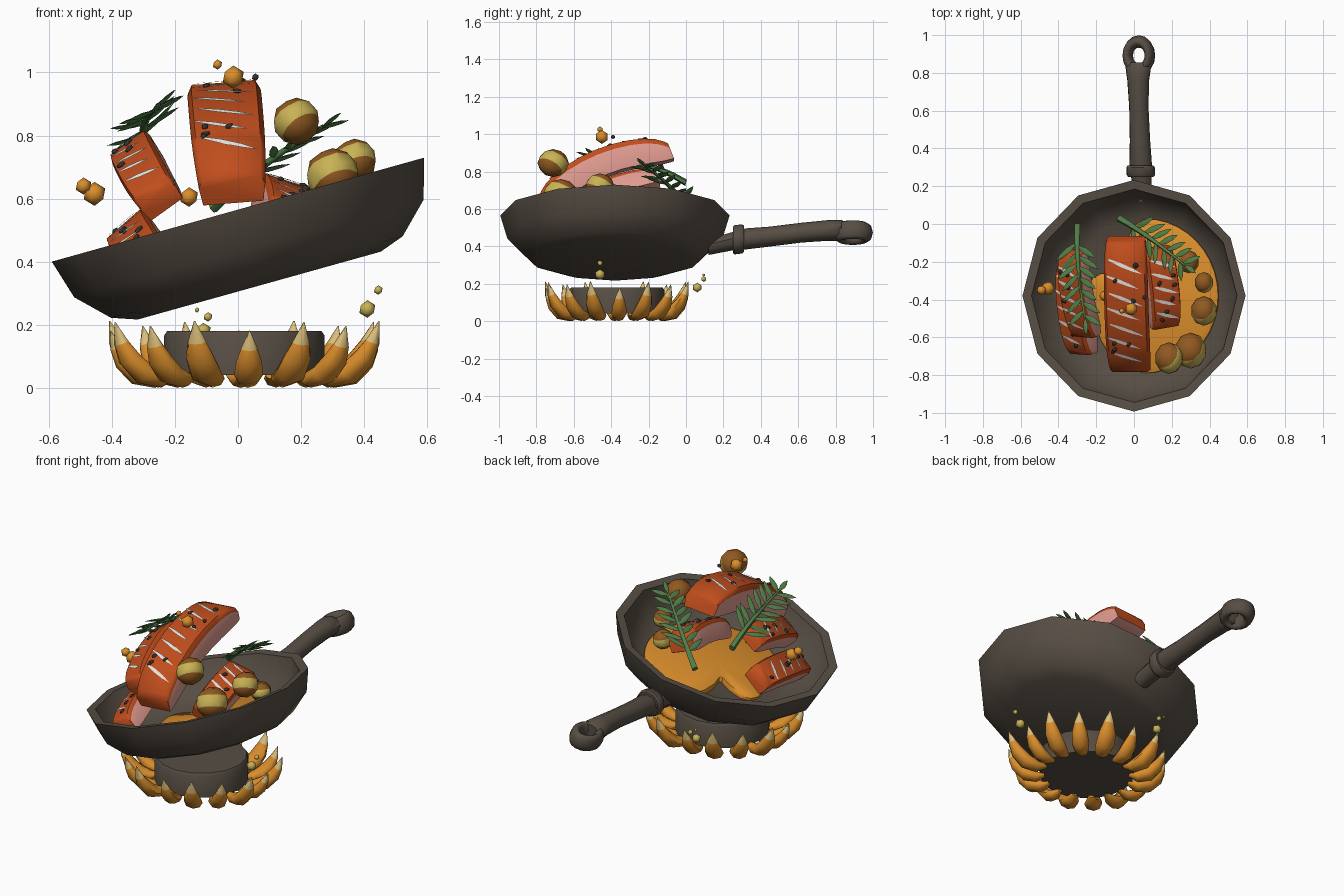
import bpy, bmesh, math, random
from mathutils import Vector, Matrix

if "Cube" in bpy.data.objects:
    bpy.data.objects.remove(bpy.data.objects["Cube"])
random.seed(4)
V = Vector


def mat(name, *c):
    m = bpy.data.materials.new(name)
    m.diffuse_color = (*c, 1)
    m.use_nodes = True
    m.node_tree.nodes["Principled BSDF"].inputs["Base Color"].default_value = m.diffuse_color
    return m


IRON = mat("dark_iron", .095, .076, .058)
FLAME = mat("flame_orange", .70, .27, .025)
TIP = mat("flame_tip_pale", .72, .52, .20)
YELLOW = mat("potato_yellow", .58, .45, .09)
BROWN = mat("roast_brown", .28, .10, .015)
SALMON = mat("salmon_orange", .53, .075, .012)
PINK = mat("salmon_pink", .75, .33, .28)
WHITE = mat("fat_white", .85, .83, .80)
GREEN = mat("herb_green", .08, .20, .06)
PEPPER = mat("pepper_dark", .035, .03, .027)


def finish(bm, name, mats, matrix=None, angle=40):
    bmesh.ops.recalc_face_normals(bm, faces=bm.faces)
    me = bpy.data.meshes.new(name)
    bm.to_mesh(me)
    bm.free()
    ob = bpy.data.objects.new(name, me)
    bpy.context.collection.objects.link(ob)
    for m in mats:
        me.materials.append(m)
    if matrix:
        ob.matrix_world = matrix
    bpy.ops.object.select_all(action='DESELECT')
    ob.select_set(True)
    bpy.context.view_layer.objects.active = ob
    bpy.ops.object.shade_smooth_by_angle(angle=math.radians(angle))
    return ob


def loft(bm, rings, rule=lambda i, j: 0, caps=(0, 0)):
    """Skin a list of closed rings; rule(ring, side) gives the material."""
    vs = [[bm.verts.new(p) for p in r] for r in rings]
    n = len(vs[0])
    for i in range(len(vs) - 1):
        for j in range(n):
            k = (j + 1) % n
            bm.faces.new((vs[i][j], vs[i][k], vs[i + 1][k], vs[i + 1][j])).material_index = rule(i, j)
    for ring, m in ((vs[0], caps[0]), (vs[-1], caps[1])):
        bm.faces.new(ring).material_index = m


def ellipse(c, a, b, n):
    """Ring around c spanned by the half axes a and b."""
    return [c + a * math.cos(t) + b * math.sin(t) for t in (2 * math.pi * k / n for k in range(n))]


def lathe(name, profile, n, matrix):
    bm = bmesh.new()
    loft(bm, [ellipse(V((0, 0, z)), V((r, 0, 0)), V((0, r, 0)), n) for r, z in profile])
    return finish(bm, name, [IRON], matrix)


def ball(name, loc, r, m):
    bm = bmesh.new()
    bmesh.ops.create_icosphere(bm, subdivisions=1, radius=r)
    return finish(bm, name, [m], Matrix.Translation(loc), 60)


# Tilted pan: body, handle, collar and hanging eye share one frame
PAN = Matrix.Translation((0, -.38, .565)) @ Matrix.Rotation(math.radians(-15.6), 4, 'Y')
lathe("pan_body", [(.02, -.25), (.40, -.25), (.48, -.222), (.575, -.128), (.613, 0), (.565, -.005),
                   (.525, -.12), (.42, -.2), (.02, -.2)], 12, PAN)


def tube_y(name, stations):
    bm = bmesh.new()
    loft(bm, [ellipse(V((0, y, z)), V((a, 0, 0)), V((0, 0, b)), 10) for y, z, a, b in stations])
    finish(bm, name, [IRON], PAN)


tube_y("pan_handle", [(.50, -.175, .05, .042), (.62, -.145, .055, .048), (.7, -.13, .062, .056),
                      (.82, -.118, .056, .053), (1.0, -.095, .053, .053), (1.14, -.083, .06, .055),
                      (1.21, -.083, .07, .056), (1.235, -.086, .05, .045)])
tube_y("handle_collar", [(.63, -.135, .07, .07), (.64, -.135, .078, .078), (.68, -.13, .078, .078),
                         (.69, -.13, .07, .07)])
bpy.ops.mesh.primitive_torus_add(major_segments=16, minor_segments=8, major_radius=.061, minor_radius=.027)
eye = bpy.context.object
eye.name = "handle_eye"
eye.data.materials.append(IRON)
eye.matrix_world = PAN @ Matrix.Translation((0, 1.272, -.095)) @ Matrix.Diagonal((1, 1.22, 1.9, 1))
bpy.ops.object.shade_smooth_by_angle(angle=math.radians(60))

# Sauce puddle on the pan floor
bm = bmesh.new()
rings = []
for s, z in ((1, -.2), (1, -.185), (.93, -.172), (.05, -.168)):
    ring = []
    for k in range(40):
        a = 2 * math.pi * k / 40
        left = max(0, -math.cos(a))
        notch = .22 * math.exp(-((a - 2.25) / .35) ** 2)
        r = .41 - .12 * left + .015 * math.sin(5 * a) * left - notch
        ring.append((r * s * math.cos(a), r * s * math.sin(a), z))
    rings.append(ring)
loft(bm, rings)
finish(bm, "sauce", [FLAME], PAN)

# Burner with a ring of flames, slightly wider in x
BURN = Matrix.Translation((.02, -.37, 0))
lathe("burner", [(.02, .18), (.245, .18), (.255, .165), (.255, .04), (.02, .04)], 16, BURN)
bm = bmesh.new()
N = 16
for k in range(N):
    a = -math.pi / 2 + 2 * math.pi * (k + .1) / N
    out, side = V((math.cos(a), math.sin(a), 0)), V((-math.sin(a), math.cos(a), 0))
    s = (.9, 1.03, .97, 1.05)[k % 4]
    path = [(.225, .045, .015), (.27, .034, .036), (.33, .052, .048), (.375, .098, .043), (.4, .145, .028), (.42, .208, .002)]
    rings = []
    for i, (r, z, w) in enumerate(path):
        p, q = path[max(i - 1, 0)], path[min(i + 1, 5)]
        nrm = (out * (q[1] - p[1]) - V((0, 0, q[0] - p[0]))).normalized()
        c = out * (.225 + (r - .225) * s) + V((0, 0, z * s))
        rings.append(ellipse(c, side * w * s, nrm * w * .75 * s, 8))
    loft(bm, rings, lambda i, j: int(i > 3), (0, 1))
low = min(v.co.z for v in bm.verts)
for v in bm.verts:
    v.co = (v.co.x * 1.06, v.co.y * .95, v.co.z - low)
finish(bm, "flames", [FLAME, TIP], BURN, 60)


# Salmon fillets: arched slab, skin on top and ends, pink sides, white lines, pepper
def fillet(name, loc, pitch, roll, yaw, L, W, T, arch, stripes):
    M = (Matrix.Translation(loc) @ Matrix.Rotation(math.radians(yaw), 4, 'Z')
         @ Matrix.Rotation(math.radians(pitch), 4, 'X') @ Matrix.Rotation(math.radians(roll), 4, 'Y'))
    w = W / 2

    def top(t):
        return arch * (1 - t * t) + T / 2 * (1 - .45 * t ** 8)

    bm = bmesh.new()
    rings = []
    for t in (-1, -.95, -.85, -.7, -.5, -.25, 0, .25, .5, .7, .85, .95, 1):
        hi, lo = top(t), arch * (1 - t * t) - T / 2 * (1 - .35 * t ** 6)
        f = 1 - .1 * t ** 4
        rings.append([V((x * w * f, t * L / 2, z)) for x, z in
                      ((-.9, lo), (.9, lo), (1, hi - T * .2), (.88, hi), (-.88, hi), (-1, hi - T * .2))])
    loft(bm, rings, lambda i, j: 0 if j in (2, 3, 4) else 1, (0, 0))
    for k in range(stripes):
        t0 = -.82 + 1.64 * (k + .5) / stripes
        x0, x1 = (-.85, .6) if k % 2 else (-.75, .8)
        pts = []
        for f, d in ((0, .004), (0, -.004), (.35, -.010), (.7, -.008), (1, 0), (.7, .008), (.35, .010)):
            x = (x0 + (x1 - x0) * f) * w
            y = t0 * L / 2 - .4 * x + d
            pts.append(bm.verts.new((x, y, top(2 * y / L) + .005)))
        bm.faces.new(pts).material_index = 2
    finish(bm, name, [SALMON, PINK, WHITE], M, 62)
    bm = bmesh.new()
    for k in range(stripes + 1):
        t, x = random.uniform(-.85, .85), random.uniform(-.75, .75) * w
        bmesh.ops.create_icosphere(bm, subdivisions=1, radius=.014, matrix=Matrix.Translation((x, t * L / 2, top(t) + .003))
                                   @ Matrix.Rotation(random.random() * 3, 4, 'Z') @ Matrix.Diagonal((1.2, .8, .6, 1)))
    finish(bm, name + "_pepper", [PEPPER], M, 60)


fillet("salmon_large", (-.03, -.425, .768), 22, -5, 2, .74, .235, .145, .08, 7)
fillet("salmon_left_upper", (-.285, -.37, .67), 19, -38, 10, .47, .15, .115, .03, 5)
fillet("salmon_left_lower", (-.295, -.44, .43), 12, -42, 7, .50, .16, .12, .03, 5)
fillet("salmon_right", (.14, -.335, .558), 12, 18, 6, .43, .165, .12, .03, 5)

# Roast potatoes: yellow band between two browned caps
for i, (loc, r, ax) in enumerate([((.185, -.71, .845), .075, (-.5, .5, .7)), ((.3, -.67, .675), .085, (-.35, .5, .8)),
                                  ((.37, -.46, .72), .07, (-.3, .5, .75)), ((.37, -.31, .62), .05, (-.2, .2, .9)),
                                  ((.29, -.2, .56), .055, (.1, .1, 1))]):
    bm = bmesh.new()
    axis = V(ax).normalized()
    bmesh.ops.create_icosphere(bm, subdivisions=2, radius=r)
    for d in (.35, -.4):
        bmesh.ops.bisect_plane(bm, geom=bm.verts[:] + bm.edges[:] + bm.faces[:], plane_co=axis * r * d, plane_no=axis)
    for f in bm.faces:
        h = f.calc_center_median().dot(axis) / r
        f.material_index = int(h > .35 or h < -.4)
    for v in bm.verts:
        v.co.y *= 1.12
    finish(bm, f"potato_{i + 1}", [YELLOW, BROWN], Matrix.Translation(loc), 50)


# Rosemary sprigs: tapering stem with paired slim leaves
def sprig(name, pts, across, pairs, size):
    bm = bmesh.new()
    a, b, c = map(V, pts)
    across = V(across).normalized()

    def at(t):
        return a * (1 - t) ** 2 + b * 2 * t * (1 - t) + c * t * t

    def blade(p, d, nrm, length, wid):
        s = d.cross(nrm).normalized()
        loft(bm, [ellipse(p + d * length * f, s * wid * g, nrm * wid * .45 * g, 4)
                  for f, g in ((0, .3), (.4, 1), (.75, .75), (1, .05))])

    tan = (c - a).normalized()
    nrm = tan.cross(across).normalized()
    loft(bm, [ellipse(at(t / 6), across * (.018 - .002 * t), nrm * (.018 - .002 * t), 6) for t in range(7)])
    for k in range(pairs):
        t = .25 + .7 * k / (pairs - 1)
        for s in (-1, 1):
            d = (across * s * .85 + tan * .6 + nrm * random.uniform(-.2, .2)).normalized()
            blade(at(t + .02 * s), d, nrm, size * (1.1 - .35 * t), .017)
    blade(c, tan, nrm, size * .6, .015)
    finish(bm, name, [GREEN], None, 60)


sprig("rosemary_left", ((-.3, 0, .74), (-.31, -.2, .87), (-.26, -.5, .88)), (.87, .1, .48), 7, .15)
sprig("rosemary_right", ((-.08, .03, .57), (.08, -.06, .72), (.27, -.22, .83)), (.46, .82, .1), 7, .135)

# Flying sauce drops and sparks
for i, (x, y, z, r) in enumerate([(-.49, -.35, .64, .027), (-.455, -.34, .615, .038), (-.155, -.38, .605, .031),
                                  (-.015, -.45, .985, .037), (-.065, -.46, 1.025, .016)]):
    ball(f"sauce_drop_{i + 1}", (x, y, z), r, FLAME)
for i, (x, y, z, r) in enumerate([(.41, -.46, .25, .028), (.445, -.46, .31, .015), (-.11, .06, .18, .026),
                                  (-.095, .095, .225, .015), (-.13, .095, .247, .008)]):
    ball(f"spark_{i + 1}", (x, y, z), r, YELLOW)
ball("loose_pepper", (.055, -.39, .985), .012, PEPPER)
